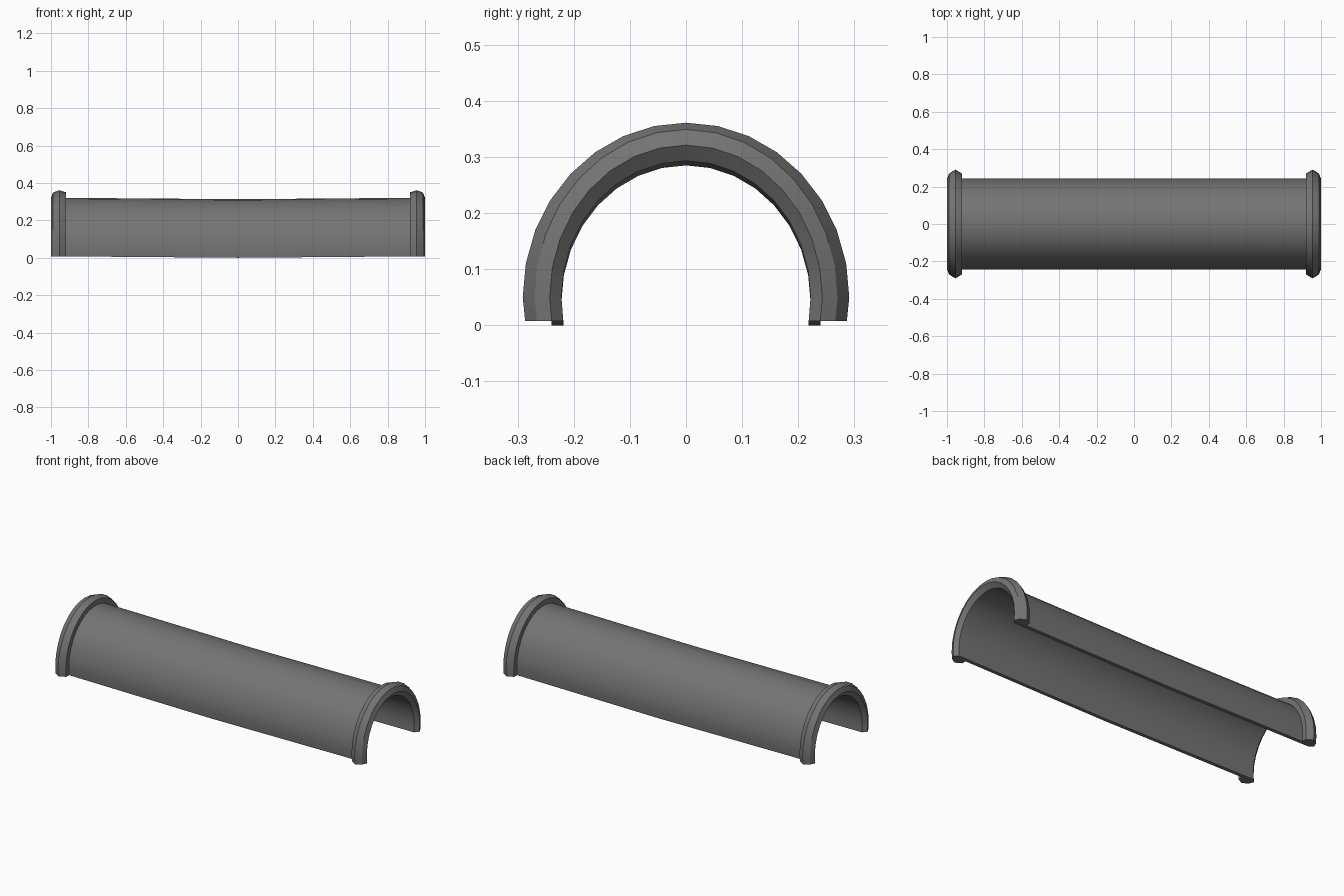
import bpy, bmesh, math

if "Cube" in bpy.data.objects:
    bpy.data.objects.remove(bpy.data.objects["Cube"])

CZ = 0.05        # height of the arch centre at the ends
SAG = 0.008      # dip at mid length

dark = bpy.data.materials.new("dark_grey")
dark.diffuse_color = (0.175, 0.175, 0.175, 1)
dark.use_nodes = True
dark.node_tree.nodes["Principled BSDF"].inputs["Base Color"].default_value = dark.diffuse_color


def arch(ry, rz):
    """Arch points from one foot over the top to the other foot."""
    pts = []
    for i in range(17):
        a = math.pi * i / 16
        pts.append((ry * math.cos(a), CZ + rz * math.sin(a)))
    foot = ry * 0.985
    return [(foot, SAG)] + pts + [(-foot, SAG)]


def sweep(name, profile):
    """Carry a closed profile of (x, half width, rise, drop) round the arch."""
    bm = bmesh.new()
    rows = [[bm.verts.new((x, y, z - d)) for y, z in arch(ry, rz)]
            for x, ry, rz, d in profile]
    n = len(rows)
    for k in range(n):
        a, b = rows[k], rows[(k + 1) % n]
        for i in range(len(a) - 1):
            bm.faces.new((a[i], a[i + 1], b[i + 1], b[i]))
    # close the two feet
    bm.faces.new([r[0] for r in rows])
    bm.faces.new([r[-1] for r in rows])
    bmesh.ops.recalc_face_normals(bm, faces=bm.faces)
    me = bpy.data.meshes.new(name)
    bm.to_mesh(me)
    bm.free()
    me.materials.append(dark)
    ob = bpy.data.objects.new(name, me)
    bpy.context.collection.objects.link(ob)
    bpy.ops.object.select_all(action='DESELECT')
    ob.select_set(True)
    bpy.context.view_layer.objects.active = ob
    bpy.ops.object.shade_smooth_by_angle(angle=math.radians(30))
    return ob


# thin half-pipe shell, slightly sagging in the middle, ends bevelled inwards
OUT, INN = (0.243, 0.271), (0.222, 0.243)
sweep("half_pipe_shell", [
    (-1, *OUT, 0), (0, *OUT, SAG), (1, *OUT, 0),
    (0.98, *INN, 0), (0, *INN, SAG), (-0.98, *INN, 0)])

# raised rims at both ends
for side, name in ((-1, "left_rim"), (1, "right_rim")):
    sweep(name, [
        (side * 0.92, *OUT, 0),
        (side * 0.92, 0.270, 0.300, 0),
        (side * 0.955, 0.291, 0.311, 0),
        (side * 0.988, 0.270, 0.299, 0),
        (side * 1.0, *OUT, 0)])
